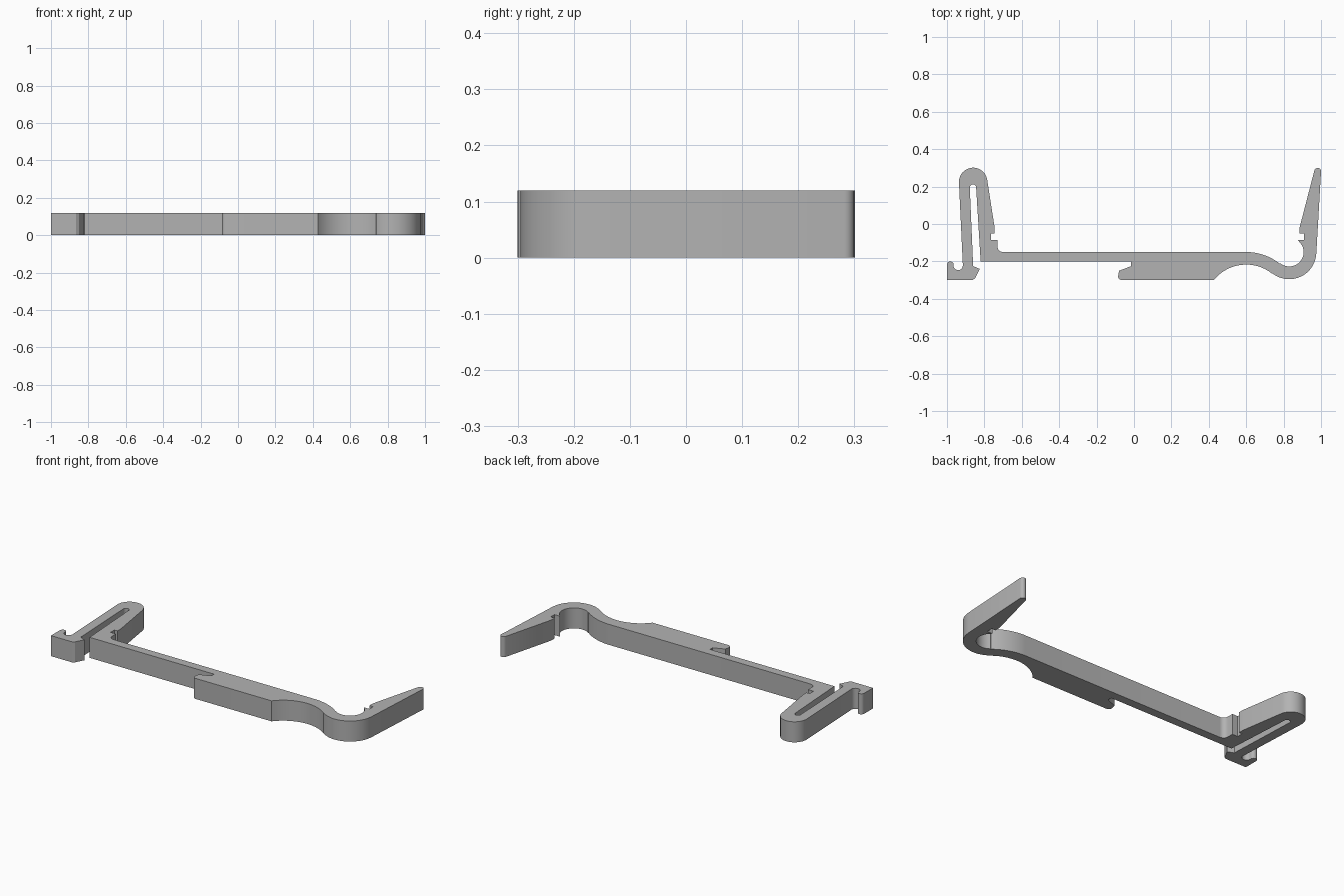
import bpy
import bmesh
from math import cos, sin, radians

if "Cube" in bpy.data.objects:
    bpy.data.objects.remove(bpy.data.objects["Cube"])

HEIGHT = 0.12
HOOK = (0.83, -0.15)      # centre of the round hook bend
BEND = (0.6, -0.44)       # centre of the shallow bend before the hook
LOOP = (-0.86, 0.225)     # centre of the folded spring loop


def arc(centre, radius, start, end, steps=16):
    """Points along a circular arc, angles in degrees."""
    angles = [radians(start + (end - start) * i / steps) for i in range(steps + 1)]
    return [(centre[0] + radius * cos(a), centre[1] + radius * sin(a)) for a in angles]


# Latch foot and its barb
outline = [(-1, -0.3), (-0.865, -0.3), (-0.85, -0.29), (-0.825, -0.24), (-0.86, -0.225)]
# Narrow slot inside the spring loop
outline += arc((-0.861, 0.195), 0.017, 180, 0, 8)
# Underside of the beam, then the stop block
outline += [(-0.82, -0.2), (-0.015, -0.2), (-0.015, -0.225), (-0.08, -0.25)]
outline += arc((-0.065, -0.28), 0.02, 180, 270, 5)
# Outer side of the bend and the hook
outline += arc(BEND, 0.223, 141, 52)
outline += arc(HOOK, 0.145, 232, 358, 24)
# Tapered hook arm with rounded tip
outline += arc((0.982, 0.282), 0.018, 0, 165, 8)
# Notch at the root of the arm
outline += [(0.885, -0.02), (0.885, -0.05), (0.91, -0.05), (0.91, -0.085), (0.875, -0.085)]
# Inner side of the hook and the bend
outline += arc(HOOK, 0.077, 30, -128, 24)
outline += arc(BEND, 0.29, 52, 90)
# Fillet and notch at the other end of the beam
outline += arc((-0.7, -0.12), 0.03, 270, 180, 6)
outline += [(-0.73, -0.085), (-0.765, -0.085), (-0.765, -0.05), (-0.745, -0.05), (-0.745, -0.02)]
# Spring loop, then down to the small lip of the foot
outline += arc(LOOP, 0.076, 8, 180, 20)
outline += arc((-0.94, -0.222), 0.025, 0, -180, 10)
outline += arc((-0.982, -0.218), 0.018, 0, 180, 8)

# Extrude the outline into a solid clip
bm = bmesh.new()
base = bm.faces.new([bm.verts.new((x, y, 0)) for x, y in outline])
top = bmesh.ops.extrude_face_region(bm, geom=[base])
bmesh.ops.translate(bm, vec=(0, 0, HEIGHT),
                    verts=[v for v in top["geom"] if isinstance(v, bmesh.types.BMVert)])
bmesh.ops.recalc_face_normals(bm, faces=bm.faces[:])
mesh = bpy.data.meshes.new("clip_body")
bm.to_mesh(mesh)
bm.free()
clip = bpy.data.objects.new("clip_body", mesh)
bpy.context.collection.objects.link(clip)

# Plain grey plastic
grey = bpy.data.materials.new("plain_grey")
grey.use_nodes = True
colour = (0.45, 0.45, 0.45, 1)
grey.diffuse_color = colour
grey.node_tree.nodes["Principled BSDF"].inputs["Base Color"].default_value = colour
mesh.materials.append(grey)

# Smooth curves, sharp corners
bpy.ops.object.select_all(action="DESELECT")
clip.select_set(True)
bpy.context.view_layer.objects.active = clip
bpy.ops.object.shade_smooth_by_angle(angle=radians(25))
